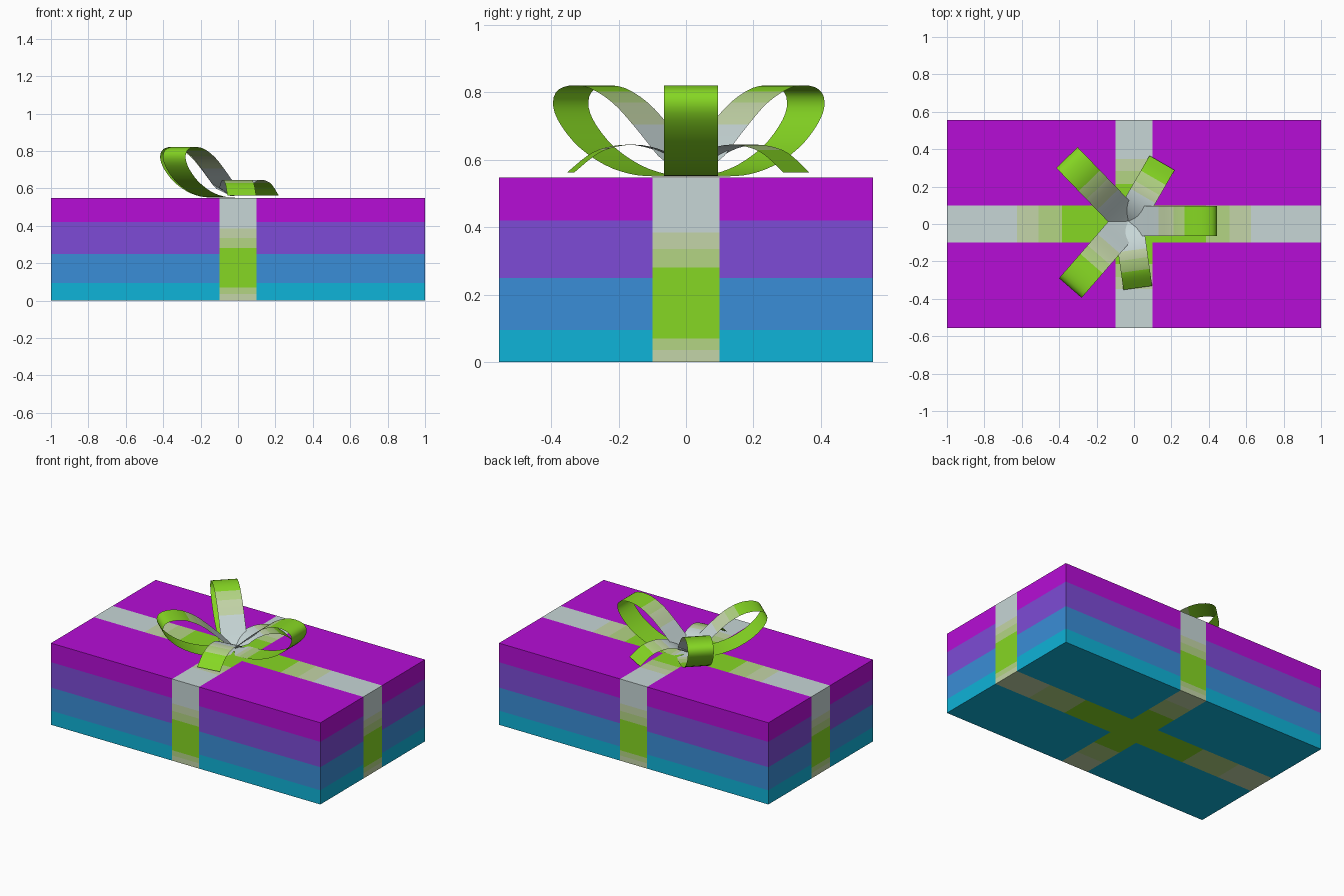
import bpy, bmesh, math
from mathutils import Vector

if "Cube" in bpy.data.objects:
    bpy.data.objects.remove(bpy.data.objects["Cube"])


def material(name, r, g, b):
    m = bpy.data.materials.new(name)
    lin = [c / 12.92 if c <= 0.04045 else ((c + 0.055) / 1.055) ** 2.4
           for c in (r / 255, g / 255, b / 255)]
    m.diffuse_color = (*lin, 1)
    m.use_nodes = True
    m.node_tree.nodes["Principled BSDF"].inputs["Base Color"].default_value = m.diffuse_color
    return m


ribbon_mats = [material("ribbon green", 134, 215, 35),
               material("ribbon light green", 179, 213, 132),
               material("ribbon pale green", 196, 213, 168),
               material("ribbon silver", 199, 214, 214)]
paper_mats = [material("paper cyan", 15, 179, 216),
              material("paper blue", 58, 141, 215),
              material("paper violet", 125, 75, 214),
              material("paper magenta", 182, 13, 214)]


def band(value, limits):
    """Index of the colour band that value falls in."""
    return sum(value > l for l in limits)


def make_object(name, bm, mats):
    me = bpy.data.meshes.new(name)
    bm.to_mesh(me)
    bm.free()
    for m in mats:
        me.materials.append(m)
    ob = bpy.data.objects.new(name, me)
    bpy.context.collection.objects.link(ob)
    return ob


# Gift box, cut along every stripe and ribbon edge
HX, HY, H, RW = 1.0, 0.555, 0.548, 0.1
TOP, BOTTOM = (0.385, 0.51, 0.625), (0.46, 0.74)
PAPER_Z, RIBBON_Z = (0.095, 0.25, 0.42), (0.28, 0.335, 0.385)
bm = bmesh.new()
bmesh.ops.create_cube(bm, size=1)
for v in bm.verts:
    v.co = Vector((v.co.x * 2 * HX, v.co.y * 2 * HY, (v.co.z + 0.5) * H))


def cut(axis, value):
    no, co = Vector((0, 0, 0)), Vector((0, 0, 0))
    no[axis], co[axis] = 1, value
    bmesh.ops.bisect_plane(bm, geom=bm.verts[:] + bm.edges[:] + bm.faces[:],
                           plane_co=co, plane_no=no)


for axis, half in ((0, HX), (1, HY)):
    for s in (-1, 1):
        for c in [RW] + [f * half for f in TOP + BOTTOM]:
            cut(axis, s * c)
for z in PAPER_Z + RIBBON_Z + (0.035, 0.07):
    cut(2, z)

for f in bm.faces:
    c, n = f.calc_center_median(), f.normal
    ax, ay = abs(c.x), abs(c.y)
    if abs(n.z) > 0.5:
        on_ribbon = ax < RW or ay < RW
        along = max(ax / HX if ay < RW else 0, ay / HY if ax < RW else 0)
        if ax < RW and ay < RW:
            along = 0
        shade = band(along, TOP if n.z > 0 else BOTTOM)
    else:
        on_ribbon = (ax if abs(n.y) > 0.5 else ay) < RW
        shade = band(c.z, RIBBON_Z) if c.z > 0.07 else (1 if c.z > 0.035 else 2)
    f.material_index = shade if on_ribbon else 4 + band(c.z, PAPER_Z)
make_object("gift_box", bm, ribbon_mats + paper_mats)


# Bow made of thin ribbon strips that start at a shared knot
KNOT = Vector((-0.03, 0.015, 0))


def smooth_path(pts, steps=3):
    """Catmull-Rom curve through 2D points."""
    p = [Vector(q) for q in pts]
    p = [2 * p[0] - p[1]] + p + [2 * p[-1] - p[-2]]
    out = []
    for i in range(1, len(p) - 2):
        a, b, c, d = p[i - 1:i + 3]
        for k in range(steps):
            t = k / steps
            out.append(0.5 * (2 * b + (c - a) * t + (2 * a - 5 * b + 4 * c - d) * t * t
                              + (3 * b - a - 3 * c + d) * t ** 3))
    return out + [p[-2]]


def strip(name, profile, degrees, width, rule):
    a = math.radians(degrees)
    out, side = Vector((math.cos(a), math.sin(a), 0)), Vector((-math.sin(a), math.cos(a), 0))
    path = smooth_path(profile)
    bm = bmesh.new()
    rows = []
    for r, z in path:
        w = width / 2 * min(1, 0.15 + 0.85 * max(r, 0) / 0.05)
        base = KNOT + out * r + Vector((0, 0, z))
        rows.append([bm.verts.new(base - side * w), bm.verts.new(base + side * w)])
    for i in range(len(rows) - 1):
        f = bm.faces.new((rows[i][0], rows[i + 1][0], rows[i + 1][1], rows[i][1]))
        f.smooth = True
        f.material_index = rule((path[i].x + path[i + 1].x) / 2, i / len(rows))
    bm.normal_update()
    # outer side of the strip faces outwards
    if "tail" in name:
        if sum(f.normal.z for f in bm.faces) < 0:
            bmesh.ops.reverse_faces(bm, faces=bm.faces[:])
    elif bm.faces[:][0].normal.z > 0:
        bmesh.ops.reverse_faces(bm, faces=bm.faces[:])
    make_object(name, bm, ribbon_mats)


LOOP = [(0, 0.553), (0.08, 0.551), (0.17, 0.558), (0.27, 0.585), (0.37, 0.637),
        (0.44, 0.70), (0.472, 0.755), (0.462, 0.80), (0.41, 0.82), (0.33, 0.813),
        (0.24, 0.77), (0.16, 0.705), (0.08, 0.63), (0.03, 0.585), (0, 0.56)]
TAIL = [(0, 0.56), (0.05, 0.603), (0.11, 0.633), (0.18, 0.645), (0.25, 0.635),
        (0.30, 0.612), (0.36, 0.563)]


def loop_rule(r, t):
    # silver near the knot, fading to green at the tip
    return 3 - band(r, (0.17, 0.24, 0.31) if t > 0.5 else (0.04, 0.08, 0.13))


def tail_rule(r, t):
    return 3 - band(r, (0.15, 0.20, 0.26))


for i, angle in enumerate((0, 134, 229)):
    strip(f"bow_loop_{i + 1}", LOOP, angle, 0.16, loop_rule)
for i, angle in enumerate((60, 278)):
    strip(f"bow_tail_{i + 1}", TAIL, angle, 0.155, tail_rule)
